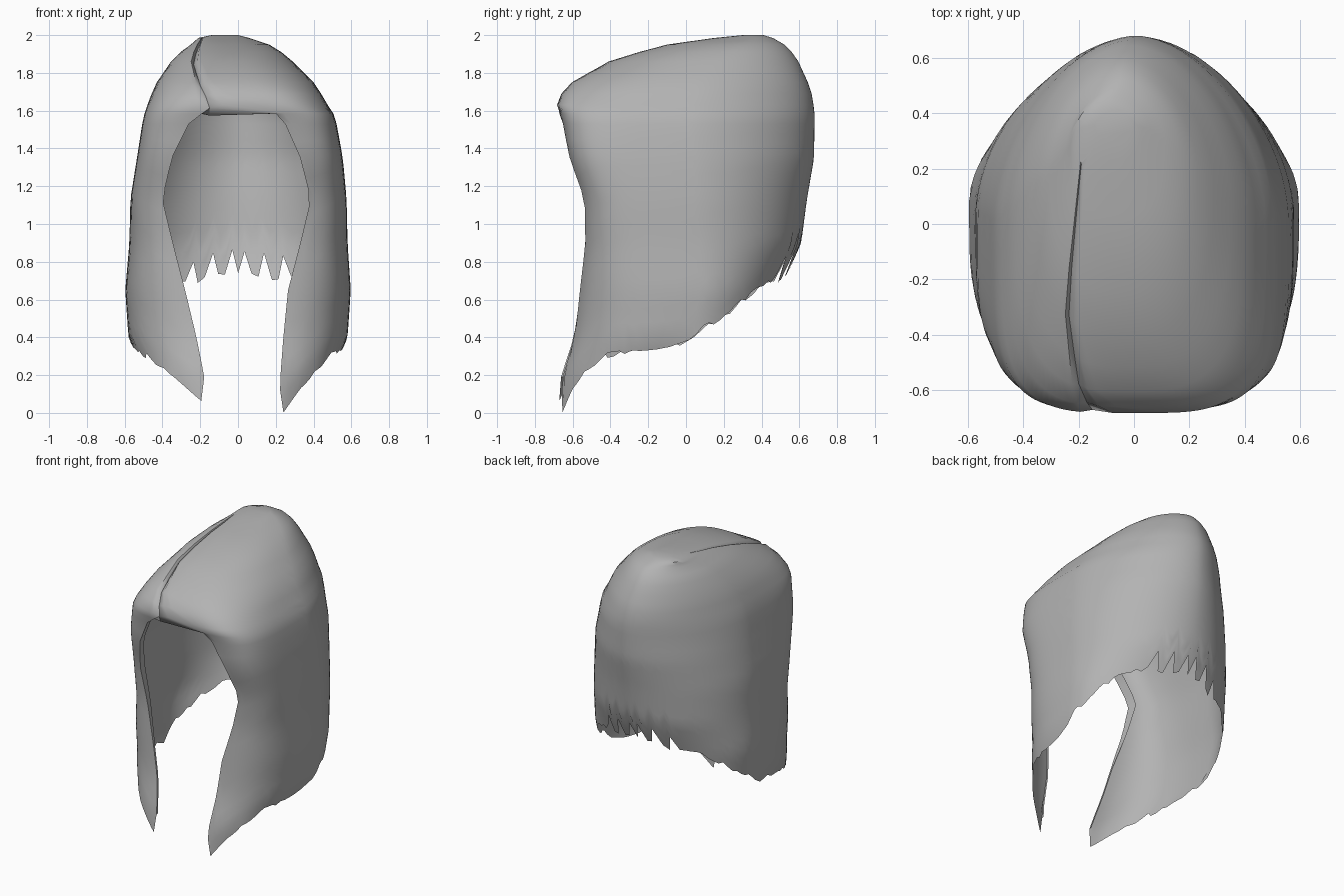
import bpy, bmesh, math, random
from mathutils import Vector

random.seed(4)
if "Cube" in bpy.data.objects:
    bpy.data.objects.remove(bpy.data.objects["Cube"])

# Cross-sections from the crown down:
# z, right x, left x, front y, back y, widest y, right opening x, left opening x
LEVELS = [
    (2.0, -.14, .0, .3, .41, .36, -.12, -.12),
    (1.985, -.21, .06, .15, .46, .34, -.19, -.19),
    (1.95, -.25, .165, -.1, .52, .25, -.21, -.21),
    (1.91, -.305, .23, -.25, .56, .19, -.225, -.225),
    (1.86, -.355, .29, -.41, .595, .13, -.235, -.235),
    (1.75, -.43, .4, -.605, .645, .05, -.2, -.2),
    (1.69, -.457, .44, -.66, .665, .02, -.17, -.17),
    (1.63, -.48, .475, -.683, .675, 0, -.15, -.15),
    (1.585, -.495, .505, -.672, .68, 0, -.19, .2),
    (1.53, -.507, .522, -.655, .68, 0, -.26, .25),
    (1.35, -.535, .555, -.625, .678, .02, -.35, .33),
    (1.13, -.57, .575, -.56, .64, .03, -.4, .385),
    (.9, -.575, .58, -.55, .61, .05, -.345, .33),
    (.65, -.597, .597, -.575, .5, .07, -.28, .265),
    (.4, -.58, .58, -.605, .44, .02, -.22, .24),
    (.2, -.5, .5, -.67, .4, -.1, -.18, .225),
    (0, -.42, .42, -.7, .4, -.1, -.16, .22),
]
# Hem height from the front edge (0) round to the middle of the back (1)
HEM = [(0, .12), (.022, 0), (.1, .12), (.17, .22), (.25, .3), (.38, .34), (.46, .37),
       (.5, .45), (.6, .52), (.68, .62), (.78, .7), (1, .74)]
# Roundness of the front corners by height: small is square
FRONT = [(0, .7), (.5, .66), (1, .48), (1.4, .39), (1.58, .43), (1.85, .78), (2, .8)]
BROW = 1.63
COLUMNS = 46


def lerp(a, b, f):
    return a + (b - a) * f


def section(z):
    for a, b in zip(LEVELS, LEVELS[1:]):
        if z >= b[0]:
            f = (a[0] - z) / (a[0] - b[0])
            return [lerp(p, q, f) for p, q in zip(a, b)]
    return list(LEVELS[-1])


def look_up(table, t):
    for a, b in zip(table, table[1:]):
        if t <= b[0]:
            return lerp(a[1], b[1], (t - a[0]) / (b[0] - a[0]))
    return table[-1][1]


def spow(v, p):
    return math.copysign(abs(v) ** p, v)


def surface_point(side, t, z):
    """Point on the hair at height z; t runs from the opening to the back."""
    _, xr, xl, yf, yb, yc, er, el = section(z)
    cx, w = (xr + xl) / 2, (xl - xr) / 2
    edge = (el if side > 0 else er) - cx
    p = look_up(FRONT, z)
    start = math.asin(max(-1, min(1, spow(side * edge / w, 1 / p))))
    a = lerp(start, math.pi, t)
    if a > math.pi / 2:        # egg-shaped back
        p = lerp(.98, 1.12, min(1, max(0, z - .5)))
    c = math.cos(a)
    depth = yc - yf if c > 0 else yb - yc
    return Vector((cx + side * w * spow(math.sin(a), p),
                   yc - depth * spow(c, p), z))


def row_heights(hem):
    upper = [2.0, 1.993, 1.985, 1.968, 1.95, 1.91, 1.86, 1.8, 1.75, 1.69, BROW]
    lower = [BROW - .045, BROW - .1]
    steps = 16
    return upper + lower + [lerp(lower[-1], hem, i / steps) for i in range(1, steps + 1)]


def build_half(bm, side):
    grid = []
    for i in range(COLUMNS + 1):
        t = i / COLUMNS
        hem = look_up(HEM, t)
        if side < 0 and t < .2:
            hem += .07 * (1 - t / .2)
        # Ragged strands, deeper notches at the back
        if .84 < t < 1:
            hem += random.uniform(.05, .13) if (COLUMNS - i) % 3 == 1 else random.uniform(-.03, .01)
        elif .12 < t < 1:
            hem += random.uniform(-.02, .02)
        column = []
        for z in row_heights(hem):
            co = surface_point(side, t, z)
            if BROW <= z < 1.98 and i == 0:          # parting groove
                co.z -= .016
                co.y += .01
            column.append(co)
        grid.append(column)
    # Lip turned in under the parting and behind the face opening
    lip = []
    for co in grid[0]:
        if co.z > BROW - .03:
            lip.append(co + Vector((0, .01, -.04)))
        else:
            f = max(0, min(1, (co.z - .6) / .5))
            lip.append(co + Vector((side * .012 * f, .015 + .05 * f, 0)))
    grid.insert(0, lip)
    verts = [[bm.verts.new(co) for co in col] for col in grid]
    for a, b in zip(verts, verts[1:]):
        for j in range(len(a) - 1):
            quad = (a[j], a[j + 1], b[j + 1], b[j])
            bm.faces.new(quad if side > 0 else quad[::-1])
    return [col[0] for col in verts[1:]]


# Hair shell, two halves meeting at the parting and the back
bm = bmesh.new()
left_crown = build_half(bm, 1)
right_crown = build_half(bm, -1)
bm.faces.new(left_crown + right_crown[-2::-1])
bmesh.ops.remove_doubles(bm, verts=[v for v in bm.verts if v.co.y > .2], dist=.0005)
bmesh.ops.recalc_face_normals(bm, faces=bm.faces)

mesh = bpy.data.meshes.new("hair")
bm.to_mesh(mesh)
bm.free()
hair = bpy.data.objects.new("hair", mesh)
bpy.context.collection.objects.link(hair)

# Plain grey
grey = bpy.data.materials.new("plain_grey")
grey.use_nodes = True
colour = (.45, .45, .45, 1)
grey.diffuse_color = colour
grey.node_tree.nodes["Principled BSDF"].inputs["Base Color"].default_value = colour
mesh.materials.append(grey)

bpy.context.view_layer.objects.active = hair
hair.select_set(True)
bpy.ops.object.shade_smooth_by_angle(angle=math.radians(50))
